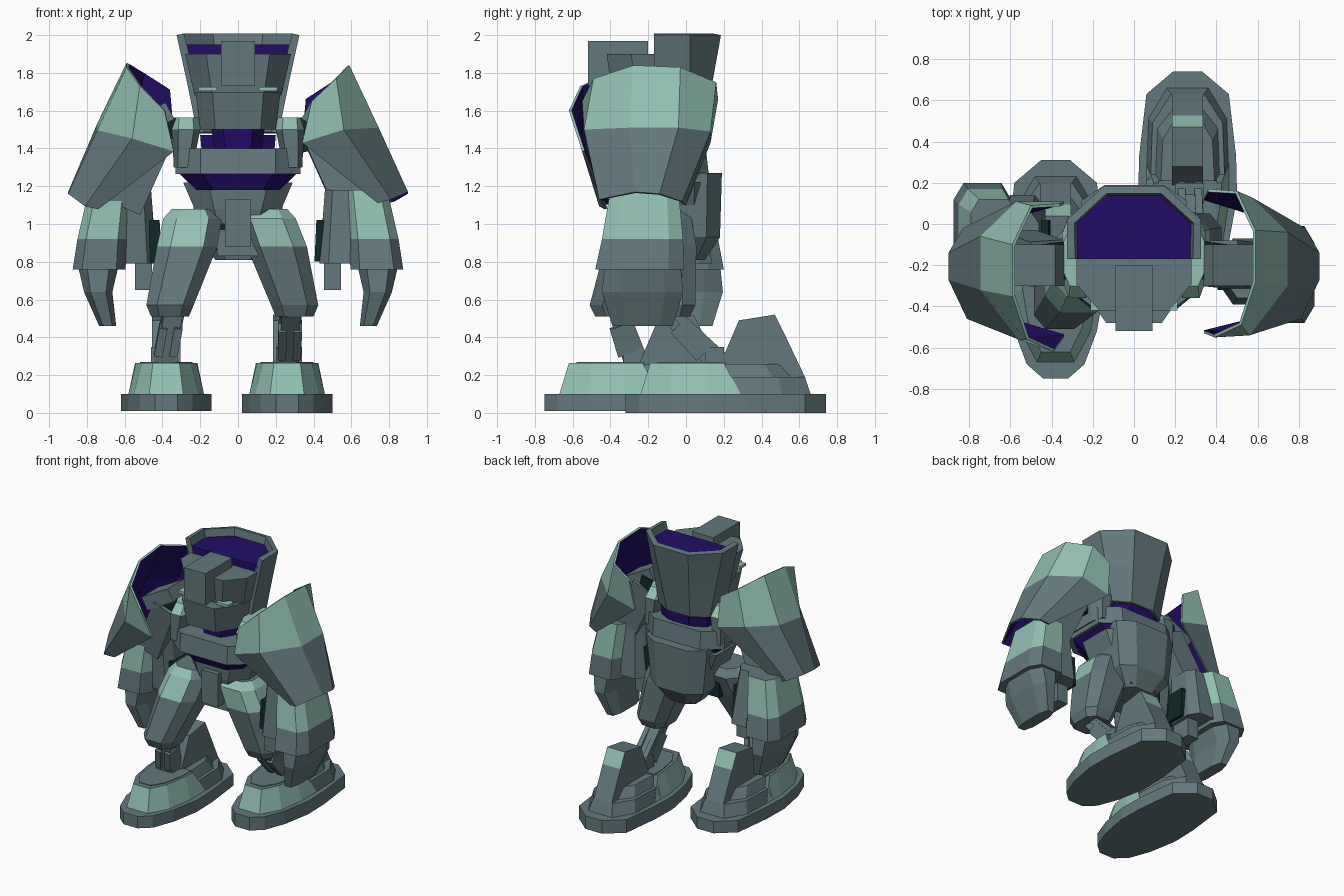
import bpy, bmesh, math
from mathutils import Vector

if "Cube" in bpy.data.objects:
    bpy.data.objects.remove(bpy.data.objects["Cube"])


def mat(name, rgb):
    m = bpy.data.materials.new(name)
    m.diffuse_color = (*rgb, 1)
    m.use_nodes = True
    m.node_tree.nodes["Principled BSDF"].inputs["Base Color"].default_value = m.diffuse_color
    return m


GREY = mat("slate grey", (0.125, 0.19, 0.205))
MINT = mat("mint green", (0.29, 0.53, 0.455))
PURPLE = mat("deep purple", (0.016, 0.004, 0.13))
DARK = mat("dark green", (0.005, 0.022, 0.022))
# index + 2 is the lining colour of a shell
SLOTS = [GREY, MINT, PURPLE, PURPLE, DARK]


def loft(name, rings, rule=0, closed=True, caps=True, shell=0, lining=2):
    """Skin a stack of equal point rings; rule gives the material index per face."""
    bm = bmesh.new()
    vs = [[bm.verts.new(p) for p in r] for r in rings]
    n = len(rings[0])
    for a, b in zip(vs, vs[1:]):
        for i in range(n if closed else n - 1):
            j = (i + 1) % n
            bm.faces.new((a[i], a[j], b[j], b[i]))
    if caps:
        bm.faces.new(vs[0][::-1])
        bm.faces.new(vs[-1])
    mid = sum((v.co for v in bm.verts), Vector()) / len(bm.verts)
    bm.normal_update()
    if sum((f.calc_center_median() - mid).dot(f.normal) * f.calc_area() for f in bm.faces) < 0:
        bmesh.ops.reverse_faces(bm, faces=bm.faces)
    bm.normal_update()
    for f in bm.faces:
        f.material_index = rule(f.calc_center_median(), f.normal) if callable(rule) else rule
    me = bpy.data.meshes.new(name)
    bm.to_mesh(me)
    bm.free()
    for m in SLOTS:
        me.materials.append(m)
    ob = bpy.data.objects.new(name, me)
    bpy.context.collection.objects.link(ob)
    if shell:
        s = ob.modifiers.new("shell", "SOLIDIFY")
        s.thickness, s.offset = shell, -1
        s.material_offset, s.material_offset_rim = lining, 0
    return ob


def octa(x, y, z, hx, hy, c=0.45):
    """Chamfered rectangle at height z."""
    a, b = hx * (1 - c), hy * (1 - c)
    return [(x + u, y + v, z) for u, v in ((-a, -hy), (a, -hy), (hx, -b), (hx, b),
                                           (a, hy), (-a, hy), (-hx, b), (-hx, -b))]


def box(name, x0, x1, y0, y1, z0, z1, rule=0):
    return loft(name, [[(x0, y0, z), (x1, y0, z), (x1, y1, z), (x0, y1, z)] for z in (z0, z1)], rule)


def bar(name, p, q, w, d, rule=0):
    """Square bar from p to q."""
    p, q = Vector(p), Vector(q)
    ax = (q - p).normalized()
    u = Vector((1, 0, 0)) if abs(ax.x) < .8 else Vector((0, 1, 0))
    v = ax.cross(u).normalized()
    u = v.cross(ax)
    return loft(name, [[o + u * w * i + v * d * j for i, j in ((-1, -1), (1, -1), (1, 1), (-1, 1))]
                       for o in (p, q)], rule)


# ---- upper torso: grey rim around a sunken purple deck
def tub(z, hx, yb):
    return [(-hx, -.17, z), (-hx, .02, z), (-.45 * hx, yb, z), (.45 * hx, yb, z), (hx, .02, z), (hx, -.17, z)]


loft("torso_tub", [tub(1.48, .215, .09), tub(1.75, .27, .14), tub(2, .325, .185)],
     closed=False, caps=False, shell=.04, lining=0)
loft("torso_deck", [tub(1.9, .275, .135), tub(1.95, .285, .145)], 2)


# ---- face blocks
def face(z, hx, yf):
    return [(-hx, -.15, z), (-hx, yf + .13, z), (-.6 * hx, yf, z), (.6 * hx, yf, z), (hx, yf + .13, z), (hx, -.15, z)]


loft("jaw_plate", [face(1.5, .2, -.44), face(1.7, .225, -.48)])
loft("brow_block", [face(1.68, .23, -.39), face(1.9, .28, -.42)])
box("nose_block", -.09, .09, -.52, -.2, 1.73, 1.97)
for s in (-1, 1):
    box("cheek_light", s * .16 - .05, s * .16 + .05, -.42, -.35, 1.705, 1.725, 1)

# ---- neck, collar, waist and pelvis
loft("neck", [octa(0, -.12, 1.36, .12, .19), octa(0, -.12, 1.5, .14, .195)], 2)
loft("neck_back", [octa(0, -.04, 1.36, .19, .1), octa(0, -.04, 1.47, .2, .11)], 2)
loft("collar", [octa(0, -.15, 1.265, .33, .27, .4), octa(0, -.15, 1.4, .33, .255, .4)])
loft("collar_lining", [octa(0, -.13, 1.18, .22, .21, .4), octa(0, -.13, 1.265, .31, .25, .4)], 2)
loft("waist", [octa(0, -.08, 1.0, .19, .2), octa(0, -.08, 1.08, .23, .22), octa(0, -.08, 1.22, .29, .23)])
loft("pelvis_barrel", [octa(0, .0, .81, .12, .1), octa(0, .02, .93, .22, .16), octa(0, .02, 1.27, .255, .17)])
box("crotch_flap", -.07, .07, -.34, -.25, .88, 1.13)
box("crotch_base", -.11, .11, -.27, .1, .83, .97)
bar("hip_axle", (-.26, -.1, .93), (.26, -.1, .93), .07, .07, 4)

# ---- shoulder armour: curved shell with mint upper half
TOP = [(.39, -.55, 1.65), (.52, -.49, 1.77), (.59, -.28, 1.84), (.59, -.03, 1.83), (.50, .16, 1.75), (.36, .17, 1.66)]
MID = [(.34, -.53, 1.43), (.56, -.54, 1.50), (.745, -.30, 1.51), (.745, -.04, 1.51), (.57, .13, 1.49), (.34, .13, 1.43)]
LOW = [(.74, -.43, 1.11), (.81, -.46, 1.13), (.90, -.27, 1.17), (.90, -.14, 1.16), (.83, -.02, 1.12), (.76, 0, 1.10)]


def mint_above(z):
    return lambda c, n: int(c.z > z and abs(n.z) < .85)


for side, s in (("right", 1), ("left", -1)):
    # the left pad leans a little forward
    rings = [[(x * s, y - lean, z + (.14 * (y + .2) if s < 0 else 0)) for x, y, z in r]
             for r, lean in ((TOP, .07 if s < 0 else 0), (MID, .02 if s < 0 else 0), (LOW, 0))]
    loft(side + "_shoulder_armour", rings, mint_above(1.46), closed=False, caps=False, shell=.015)

    # ---- arm: the left one swings back
    ay, back = (-.23, 0) if s > 0 else (-.07, .05)
    loft(side + "_shoulder_block",
         [octa(s * .29, -.16, 1.3, .05, .2), octa(s * .275, -.16, 1.5, .075, .2), octa(s * .275, -.16, 1.565, .065, .14)],
         lambda c, n: int(c.z > 1.5))
    bar(side + "_shoulder_joint", (s * .3, -.17, 1.46), (s * .46, -.19, 1.5), .09, .09, 4)
    bar(side + "_shoulder_stay", (s * .36, -.2, 1.6), (s * .58, -.2, 1.48), .1, .05)
    bar(side + "_upper_arm", (s * .42, -.19, 1.5), (s * .6, (ay - .19) / 2, 1.1), .09, .11)
    loft(side + "_forearm_core", [octa(s * .54, ay + back, .79, .11, .16), octa(s * .55, ay, 1.18, .09, .13)])
    loft(side + "_forearm_armour",
         [octa(s * .735, ay - .015 + back, .76, .14, .235, .35), octa(s * .72, ay + back / 2, .92, .13, .215, .35),
          octa(s * .68, ay + .01, 1.18, .11, .18, .35)],
         lambda c, n: int(c.z > .95 and abs(n.z) < .8))
    loft(side + "_hand_guard",
         [octa(s * .69, ay + back, .46, .045, .16), octa(s * .74, ay + back, .64, .075, .215),
          octa(s * .74, ay + back, .79, .11, .2)])
    box(side + "_thumb", s * .5 - .045, s * .5 + .045, ay - .1 + back, ay + .06 + back, .65, .86)
    bar(side + "_wrist_joint", (s * .45, ay, .8), (s * .46, ay, 1.02), .045, .09, 4)

    # ---- leg: right foot trails, left foot leads
    fx, fy = (.26, .21) if s > 0 else (-.38, -.22)
    hx, mx, kx = (.15, .205, .3) if s > 0 else (-.24, -.27, -.36)
    hy, ky = (-.14, -.1) if s > 0 else (-.18, -.36)
    loft(side + "_thigh",
         [octa(kx, ky, .51, .1, .12), octa(kx, ky, .57, .125, .15),
          octa(mx, hy * .62 + ky * .38, .88, .16, .18),
          octa(hx, hy, 1.03, .155, .17), octa(hx, hy, 1.08, .11, .12)],
         lambda c, n: int(c.z > .9 and n.z < .8 and n.y < .3 and n.x * s > -.5))
    knee, ankle = Vector((kx - s * .02, ky, .54)), Vector((fx + s * .01, fy - .06, .27))
    bar(side + "_shin", knee, ankle, .05, .05)
    for o in (-.04, .04):
        bar(side + "_shin_piston", knee + Vector((o, .03, 0)), ankle + Vector((o, .05, .02)), .018, .025)
        bar(side + "_shin_plate", knee.lerp(ankle, .3) + Vector((o, -.02, 0)),
            knee.lerp(ankle, .85) + Vector((o, -.02, 0)), .022, .05)
    bar(side + "_ankle_joint", ankle + Vector((-.07, 0, .03)), ankle + Vector((.07, 0, .03)), .05, .05)

    # ---- foot
    def outline(z, pts):
        return [(fx + w, fy + y, z) for y, w in pts] + [(fx - w, fy + y, z) for y, w in reversed(pts)]

    sole = [(-.53, .06), (-.46, .14), (-.3, .2), (-.08, .24), (.12, .235), (.42, .2), (.53, .07)]
    loft(side + "_sole", [outline(0.01 if s < 0 else 0, sole), outline(.1, sole)])
    loft(side + "_toe_armour",
         [outline(.1, [(-.45, .09), (-.3, .17), (-.1, .2), (.08, .2)]),
          outline(.265, [(-.4, .07), (-.28, .13), (-.1, .16), (-.01, .165)])],
         lambda c, n: int(abs(n.z) < .8 and n.y < .5))
    loft(side + "_toe_inset",
         [outline(z, [(-.36, .05), (-.26, .11), (-.1, .14), (0, .14)]) for z in (.25, .27)])
    loft(side + "_heel_block",
         [outline(.1, [(0, .2), (.3, .19), (.45, .1)]), outline(.19, [(0, .18), (.28, .17), (.42, .08)])])
    loft(side + "_heel_step",
         [outline(.18, [(0, .16), (.26, .15), (.36, .07)]), outline(.26, [(0, .13), (.2, .12), (.3, .06)])])
    fin = [(-.02, .18), (-.02, .28), (.07, .49), (.26, .52), (.315, .41), (.42, .19)]
    loft(side + "_heel_fin", [[(fx + o, fy + y, z) for y, z in fin] for o in (-.075, .075)],
         lambda c, n: int(c.z > .42 and n.y > .6))
